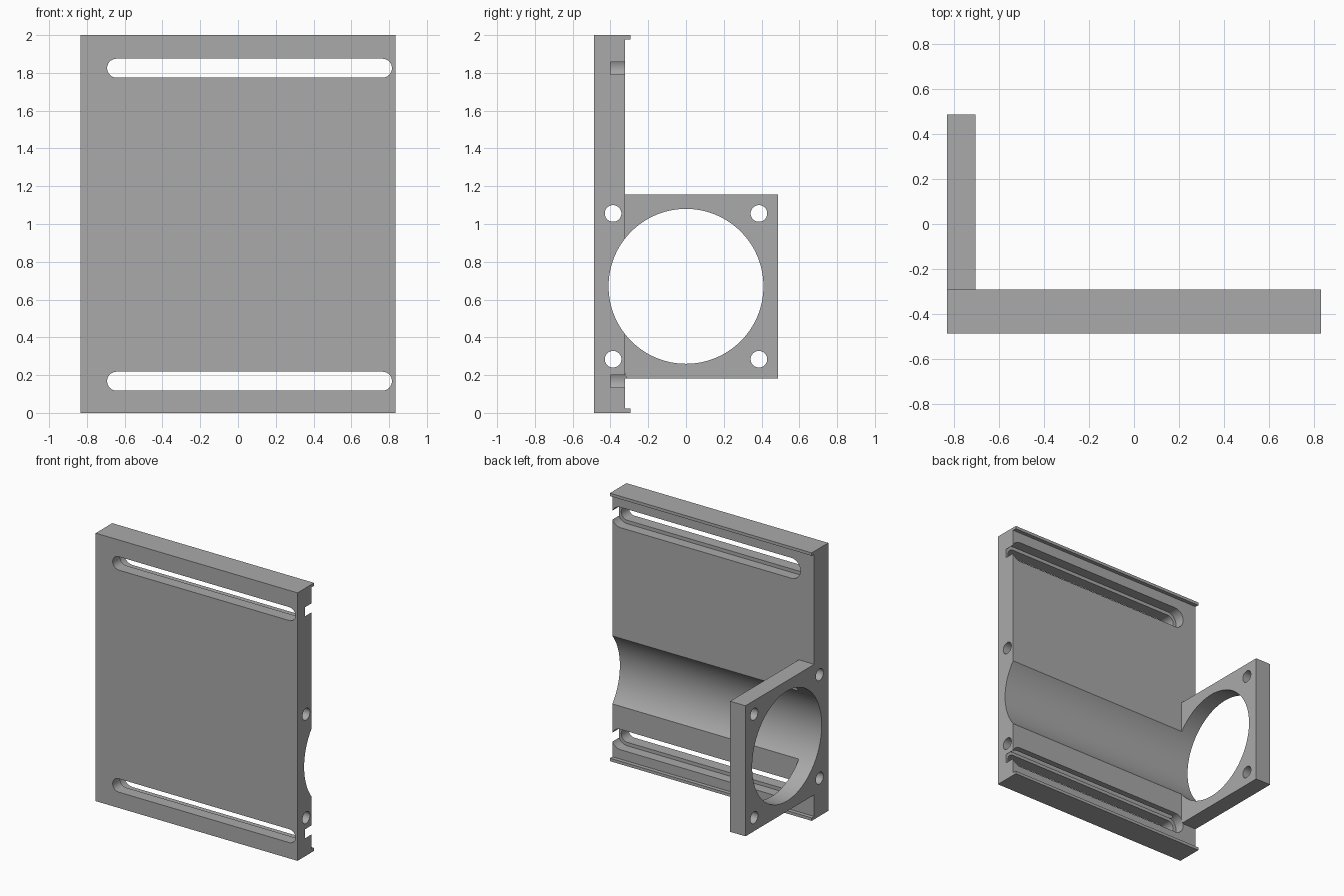
import bpy
import math
from mathutils import Matrix, Vector
import bmesh

cube = bpy.data.objects.get("Cube")
if cube:
    bpy.data.objects.remove(cube, do_unlink=True)

grey = bpy.data.materials.new("plain grey")
grey.use_nodes = True
COLOUR = (0.4, 0.4, 0.4, 1)
grey.diffuse_color = COLOUR
grey.node_tree.nodes["Principled BSDF"].inputs["Base Color"].default_value = COLOUR

HALF_X = 0.833
FRONT, BACK, LIP_BACK = -0.488, -0.322, -0.293
BORE_Z = 0.67


def prism(name, outline, offset):
    """Extrude a closed 3D outline along an offset vector."""
    bm = bmesh.new()
    face = bm.faces.new([bm.verts.new(p) for p in outline])
    result = bmesh.ops.extrude_face_region(bm, geom=[face])
    moved = [v for v in result["geom"] if isinstance(v, bmesh.types.BMVert)]
    bmesh.ops.translate(bm, verts=moved, vec=Vector(offset))
    bmesh.ops.recalc_face_normals(bm, faces=bm.faces)
    mesh = bpy.data.meshes.new(name)
    bm.to_mesh(mesh)
    bm.free()
    mesh.materials.append(grey)
    obj = bpy.data.objects.new(name, mesh)
    bpy.context.collection.objects.link(obj)
    return obj


def x_cylinder(name, y, z, radius, sides):
    ring = [(-1, y + radius * math.cos(2 * math.pi * i / sides),
             z + radius * math.sin(2 * math.pi * i / sides)) for i in range(sides)]
    return prism(name, ring, (2, 0, 0))


def slot(name, z, radius, y0, y1, steps=24):
    """Round-ended slot running along x and cut along y."""
    outline = []
    for centre, start in ((0.765, -math.pi / 2), (-0.643, math.pi / 2)):
        for i in range(steps + 1):
            a = start + math.pi * i / steps
            outline.append((centre + radius * math.cos(a), y0, z + radius * math.sin(a)))
    return prism(name, outline, (0, y1 - y0, 0))


def combine(target, tool, operation):
    mod = target.modifiers.new(tool.name, "BOOLEAN")
    mod.operation = operation
    mod.solver = "EXACT"
    mod.object = tool
    bpy.ops.object.select_all(action="DESELECT")
    bpy.context.view_layer.objects.active = target
    target.select_set(True)
    bpy.ops.object.modifier_apply(modifier=mod.name)
    bpy.data.objects.remove(tool, do_unlink=True)


# Back plate with a thin lip along its top and bottom edges
profile = [(FRONT, 0), (LIP_BACK, 0), (LIP_BACK, 0.022), (BACK, 0.022),
           (BACK, 1.978), (LIP_BACK, 1.978), (LIP_BACK, 2), (FRONT, 2)]
bracket = prism("mounting_bracket", [(-HALF_X, y, z) for y, z in profile],
                (2 * HALF_X, 0, 0))

# Square flange standing off one end
flange = prism("flange", [(-HALF_X, -0.41, 0.183), (-HALF_X, 0.488, 0.183),
                          (-HALF_X, 0.488, 1.157), (-HALF_X, -0.41, 1.157)],
               (0.127, 0, 0))
combine(bracket, flange, "UNION")

# Large bore and four bolt holes, running the full width
combine(bracket, x_cylinder("bore", 0, BORE_Z, 0.41, 128), "DIFFERENCE")
for side in (-1, 1):
    for level in (-1, 1):
        hole = x_cylinder("bolt_hole", side * 0.386, BORE_Z + level * 0.386, 0.044, 40)
        combine(bracket, hole, "DIFFERENCE")

# Stepped slots: narrow at the front, wider recess at the back
for z in (0.168, 1.825):
    combine(bracket, slot("slot", z, 0.05, -0.6, -0.3), "DIFFERENCE")
    combine(bracket, slot("slot_recess", z, 0.076, -0.40, BACK + 0.005), "DIFFERENCE")

bpy.context.view_layer.objects.active = bracket
bracket.select_set(True)
bpy.ops.object.shade_smooth_by_angle(angle=math.radians(30))
